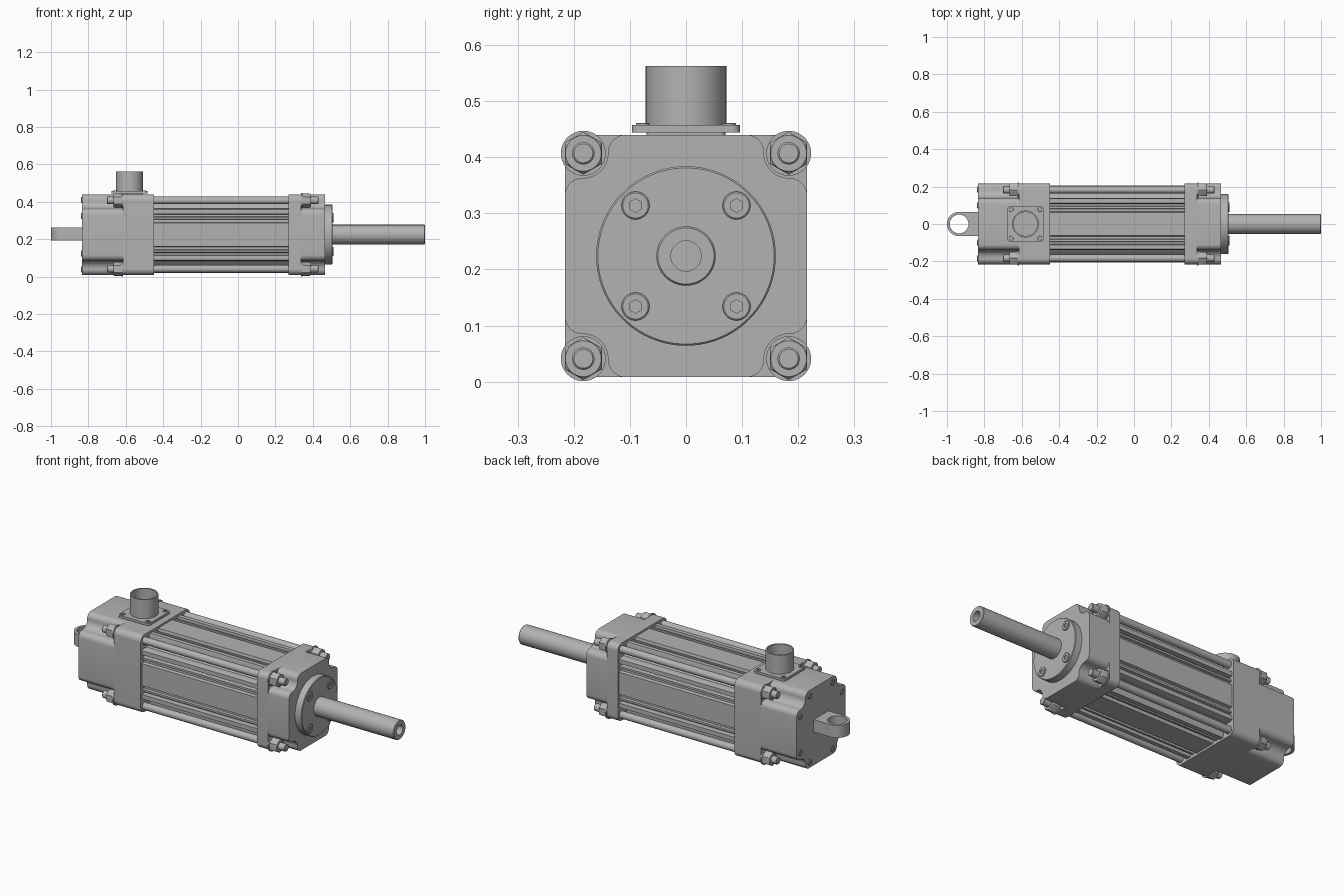
import bpy, bmesh, math
from mathutils import Matrix, Vector

if "Cube" in bpy.data.objects:
    bpy.data.objects.remove(bpy.data.objects["Cube"], do_unlink=True)

AXIS_Z = 0.224      # height of the cylinder axis
BOLT = 0.183        # tie rod offset from the axis
TO_FRONT = Matrix.Rotation(math.pi / 2, 4, 'Y')
TO_REAR = Matrix.Rotation(-math.pi / 2, 4, 'Y')
UP = Matrix.Identity(4)

metal = bpy.data.materials.new("machined_grey_metal")
metal.use_nodes = True
GREY = (0.45, 0.45, 0.45, 1)
metal.diffuse_color = GREY
metal.node_tree.nodes["Principled BSDF"].inputs["Base Color"].default_value = GREY


def finish(name, bm):
    bmesh.ops.recalc_face_normals(bm, faces=bm.faces)
    mesh = bpy.data.meshes.new(name)
    bm.to_mesh(mesh)
    bm.free()
    mesh.materials.append(metal)
    mesh.shade_smooth()
    mesh.set_sharp_from_angle(angle=math.radians(32))
    obj = bpy.data.objects.new(name, mesh)
    bpy.context.collection.objects.link(obj)
    return obj


def bridge(bm, a, b):
    n = len(a)
    for i in range(n):
        bm.faces.new((a[i], a[(i + 1) % n], b[(i + 1) % n], b[i]))


def lathe(name, profile, origin, turn=TO_FRONT, segs=48):
    """Spin (height, radius) rings; a third entry of 1 makes the ring hexagonal."""
    bm = bmesh.new()
    place = Matrix.Translation(origin) @ turn
    rings = []
    for h, r, *hexed in profile:
        ring = []
        for i in range(segs):
            t = 2 * math.pi * i / segs
            k = r
            if hexed:
                k = r * math.cos(math.pi / 6) / math.cos(t % (math.pi / 3) - math.pi / 6)
            ring.append(bm.verts.new(place @ Vector((k * math.cos(t), k * math.sin(t), h))))
        rings.append(ring)
    for a, b in zip(rings, rings[1:]):
        bridge(bm, a, b)
    bm.faces.new(rings[0])
    bm.faces.new(rings[-1])
    return finish(name, bm)


def square_section(half_side):
    """Mirror half a side (along, out) and turn it round all four sides."""
    side = [(-u, d) for u, d in reversed(half_side)] + half_side
    points = []
    for q in range(4):
        c, s = round(math.cos(q * math.pi / 2)), round(math.sin(q * math.pi / 2))
        points += [(c * u + s * d, -s * u + c * d) for u, d in side]
    return points


def prism(name, section, x0, x1):
    bm = bmesh.new()
    a, b = [[bm.verts.new((x, y, AXIS_Z + z)) for y, z in section] for x in (x0, x1)]
    bridge(bm, a, b)
    bm.faces.new(a)
    bm.faces.new(b)
    return finish(name, bm)


def arc(cu, cd, r, start, end, steps):
    angles = [math.radians(start + (end - start) * i / steps) for i in range(steps + 1)]
    return [(cu + r * math.cos(t), cd + r * math.sin(t)) for t in angles]


# Cross-sections: plain rounded square, corner-relieved square, grooved tube
HALF = 0.216
full = square_section(arc(BOLT, BOLT, HALF - BOLT, 90, 48, 6))
relieved = square_section(arc(0.108, HALF - 0.031, 0.031, 90, 0, 6)
                          + arc(BOLT, BOLT, 0.044, 182, 223, 6))
tube = square_section([(0.062, 0.205), (0.066, 0.188), (0.08, 0.188), (0.083, 0.2),
                       (0.094, 0.2), (0.097, 0.18), (0.108, 0.18), (0.111, 0.205),
                       (0.135, 0.205), (0.14, 0.19), (0.14, 0.165), (0.152, 0.154)])

# End heads and tube
prism("rear_head_base", full, -0.615, -0.45)
prism("rear_head_cap", relieved, -0.835, -0.614)
prism("barrel", tube, -0.452, 0.272)
prism("front_head_base", full, 0.27, 0.338)
prism("front_head_cap", relieved, 0.337, 0.465)

# Front gland and rod with bored tip
lathe("gland_flange", [(0.46, 0.16), (0.502, 0.16), (0.505, 0.157)], (0, 0, AXIS_Z), segs=96)
lathe("piston_rod", [(0.5, 0.053), (0.996, 0.053), (1, 0.05), (1, 0.027), (0.88, 0.027)],
      (0, 0, AXIS_Z))


def socket_screw(name, r, height, origin, turn):
    lathe(name, [(-0.004, r), (height * 0.7, r), (height, r * 0.9),
                 (height, r * 0.48, 1), (0.0005, r * 0.48, 1)], origin, turn, 24)


SIGNS = [(sy, sz) for sy in (-1, 1) for sz in (-1, 1)]
for sy, sz in SIGNS:
    y, z = sy * BOLT, AXIS_Z + sz * BOLT
    # Tie rods with washers and hex nuts at both ends
    lathe("tie_rod", [(-0.7, 0.017), (-0.697, 0.02), (0.427, 0.02), (0.43, 0.017)], (0, y, z), segs=24)
    for end, x, turn in (("front", 0.338, TO_FRONT), ("rear", -0.615, TO_REAR)):
        lathe(end + "_washer", [(0, 0.04), (0.007, 0.04)], (x, y, z), turn)
        lathe(end + "_nut", [(0.007, 0.038, 1), (0.046, 0.038, 1), (0.051, 0.032)], (x, y, z), turn)
    # Gland screws and rear cover screws
    socket_screw("gland_screw", 0.025, 0.006, (0.505, sy * 0.09, AXIS_Z + sz * 0.09), TO_FRONT)
    for u, v in ((0.185, 0.1), (0.1, 0.185)):
        socket_screw("rear_screw", 0.016, 0.004, (-0.835, sy * u, AXIS_Z + sz * v), TO_REAR)
    # Connector flange screws
    socket_screw("connector_screw", 0.012, 0.004, (-0.58 + sy * 0.077, sz * 0.077, 0.457), UP)

# Electrical connector: gasket, flange and open shell
CONN_X = -0.58


def plate(name, half, r, z0, z1):
    outline = square_section(arc(half - r, half - r, r, 90, 48, 5))
    bm = bmesh.new()
    a, b = [[bm.verts.new((CONN_X + x, y, z)) for x, y in outline] for z in (z0, z1)]
    bridge(bm, a, b)
    bm.faces.new(a)
    bm.faces.new(b)
    finish(name, bm)


plate("connector_gasket", 0.07, 0.01, 0.438, 0.446)
plate("connector_flange", 0.096, 0.014, 0.444, 0.457)
lathe("connector_shell", [(0.45, 0.072), (0.563, 0.072), (0.563, 0.064), (0.46, 0.064)],
      (CONN_X, 0, 0), UP)

# Rear mounting eye
bm = bmesh.new()
EYE_X, EYE_R, N = -0.935, 0.065, 48
loops = []
for z in (0.193, 0.263):
    outer, inner = [], []
    for i in range(N):
        t = 2 * math.pi * i / N
        c, s = math.cos(t), math.sin(t)
        k = EYE_R
        if c > 0.001:
            k = min(EYE_R / math.tan(math.pi / 6) / c, EYE_R / max(abs(s), 0.001))
        outer.append(bm.verts.new((EYE_X + k * c, k * s, z)))
        inner.append(bm.verts.new((EYE_X + 0.05 * c, 0.05 * s, z)))
    loops.append((outer, inner))
(o0, i0), (o1, i1) = loops
for a, b in ((o0, o1), (i0, i1), (o0, i0), (o1, i1)):
    bridge(bm, a, b)
finish("rear_mounting_eye", bm)
